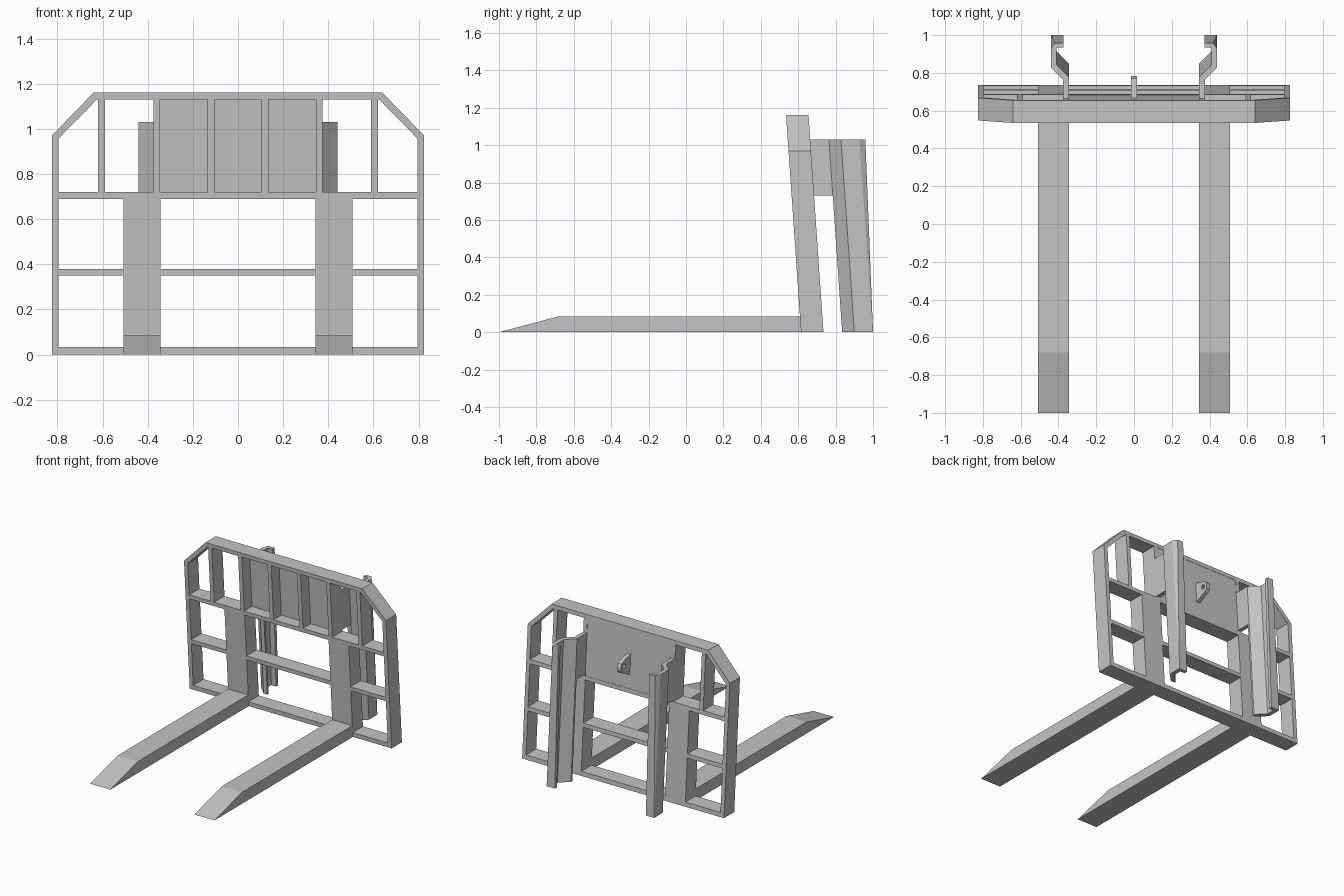
import bpy, bmesh, math

cube = bpy.data.objects.get("Cube")
if cube:
    bpy.data.objects.remove(cube, do_unlink=True)

grey = bpy.data.materials.new("grey_steel")
grey.use_nodes = True
grey.diffuse_color = (0.55, 0.55, 0.55, 1)
grey.node_tree.nodes["Principled BSDF"].inputs["Base Color"].default_value = grey.diffuse_color

LEAN = 0.069            # forward lean per unit of height
FRONT, BACK = 0.615, 0.735
HEIGHT, HALF, BAR = 1.16, 0.825, 0.03


def finish(name, bm, lean=True):
    """Turn a bmesh into an object, leaning it with the carriage."""
    if lean:
        for v in bm.verts:
            v.co.y -= LEAN * v.co.z
    bmesh.ops.recalc_face_normals(bm, faces=bm.faces[:])
    mesh = bpy.data.meshes.new(name)
    bm.to_mesh(mesh)
    bm.free()
    mesh.materials.append(grey)
    obj = bpy.data.objects.new(name, mesh)
    bpy.context.collection.objects.link(obj)
    return obj


def loft(name, rings, lean=True, closed=False):
    """Skin matching rings; cap the ends, or close the rings into a loop."""
    bm = bmesh.new()
    loops = [[bm.verts.new(p) for p in ring] for ring in rings]
    n = len(loops[0])
    pairs = list(zip(loops, loops[1:]))
    if closed:
        pairs.append((loops[-1], loops[0]))
    else:
        bm.faces.new(loops[0])
        bm.faces.new(loops[-1])
    for a, b in pairs:
        for i in range(n):
            j = (i + 1) % n
            bm.faces.new((a[i], a[j], b[j], b[i]))
    return finish(name, bm, lean)


def box(name, x0, x1, y0, y1, z0, z1):
    return loft(name, [[(x0, y0, z), (x1, y0, z), (x1, y1, z), (x0, y1, z)] for z in (z0, z1)])


# Outer frame with clipped upper corners
def outline(half, low, shoulder, top_half, top):
    right = [(half, low), (half, shoulder), (top_half, top)]
    return right + [(-x, z) for x, z in reversed(right)]


outer = outline(HALF, 0, 0.97, 0.64, HEIGHT)
inner = outline(HALF - BAR, 0.033, 0.957, 0.625, HEIGHT - BAR)
loft("outer_frame", [[(x, y, z) for x, z in ring] for ring, y in
     ((outer, FRONT), (outer, BACK), (inner, BACK), (inner, FRONT))], closed=True)

# Cross rails
box("upper_rail", -0.8, 0.8, FRONT, BACK, 0.69, 0.72)
box("middle_rail_centre", -0.345, 0.345, FRONT, BACK, 0.35, 0.38)

# Back panel
box("back_panel", -0.36, 0.36, BACK - 0.03, BACK - 0.002, 0.7, 1.14)

for side, s in (("left", 1), ("right", -1)):
    box(side + "_middle_rail", s * 0.505, s * 0.8, FRONT, BACK, 0.35, 0.38)
    # Upright bars
    for label, x, depth in (("inner", 0.12, BACK - 0.03), ("panel_edge", 0.36, BACK), ("outer", 0.605, BACK)):
        box(f"{side}_{label}_upright", s * (x - 0.015), s * (x + 0.015), FRONT, depth, 0.72, 1.13)

    # Fork: tapered tine and leaning shank in one piece
    shank = 0.69
    profile = [(-1, 0), (BACK, 0), (BACK - LEAN * shank, shank), (FRONT - LEAN * shank, shank),
               (FRONT - LEAN * 0.085, 0.085), (-0.68, 0.085)]
    loft(side + "_fork", [[(s * x, y, z) for y, z in profile] for x in (0.343, 0.508)], lean=False)

    # Mounting plate and rear channel whose lip widens towards the top
    box(side + "_mounting_plate", s * 0.345, s * 0.375, BACK - 0.01, 0.84, 0.73, 1.03)
    rings = []
    for z, lip, cut in ((0, 0.0, 0.001), (1.03, 0.03, 0.02)):
        section = [(0.375, 0.835), (0.44, 0.9), (0.44, 0.998), (0.44 - cut, 1 + lip),
                   (0.372, 1 + lip), (0.372, 0.975 + lip), (0.41, 0.975 + lip),
                   (0.41, 0.915), (0.345, 0.85), (0.345, 0.835)]
        rings.append([(s * x, y, z) for x, y in section])
    loft(side + "_rear_channel", rings)

# Pierced lug on the back panel: outline and hole share a point count
base = BACK - 0.005
lug = [(base, 0.82), (0.825, 0.865), (0.84, 0.88), (0.845, 0.91),
       (0.835, 0.935), (0.81, 0.95), (base, 0.97), (base, 0.9)]
cy, cz, radius = 0.805, 0.908, 0.018
hole = []
for y, z in lug:
    a = math.atan2(z - cz, y - cy)
    hole.append((cy + radius * math.cos(a), cz + radius * math.sin(a)))
loft("panel_lug", [[(x, y, z) for y, z in ring] for ring, x in
     ((lug, -0.015), (lug, 0.015), (hole, 0.015), (hole, -0.015))], closed=True)
